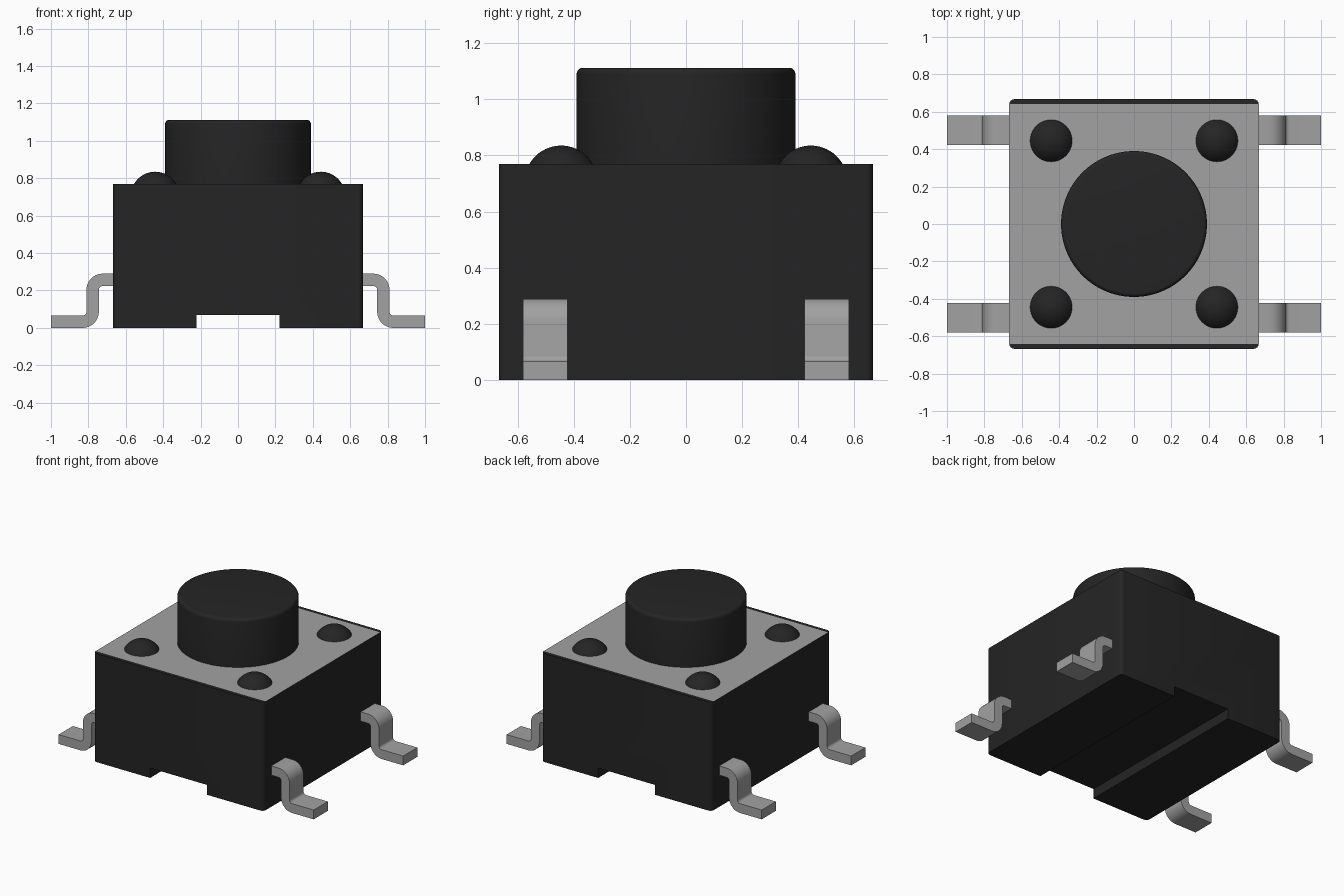
import bpy, bmesh, math
from mathutils import Vector

cube = bpy.data.objects.get("Cube")
if cube:
    bpy.data.objects.remove(cube, do_unlink=True)


def make_material(name, value):
    mat = bpy.data.materials.new(name)
    mat.use_nodes = True
    colour = (value, value, value, 1)
    mat.diffuse_color = colour
    mat.node_tree.nodes["Principled BSDF"].inputs["Base Color"].default_value = colour
    return mat


BLACK = make_material("black plastic", 0.018)
METAL = make_material("grey metal", 0.36)


def finish(name, bm, materials, angle=30):
    bmesh.ops.recalc_face_normals(bm, faces=bm.faces)
    mesh = bpy.data.meshes.new(name)
    bm.to_mesh(mesh)
    bm.free()
    for mat in materials:
        mesh.materials.append(mat)
    obj = bpy.data.objects.new(name, mesh)
    bpy.context.collection.objects.link(obj)
    bpy.ops.object.select_all(action='DESELECT')
    obj.select_set(True)
    bpy.context.view_layer.objects.active = obj
    bpy.ops.object.shade_smooth_by_angle(angle=math.radians(angle))
    return obj


def extrude_profile(points, y0, y1):
    """Solid from an x-z outline, extruded along y."""
    bm = bmesh.new()
    face = bm.faces.new([bm.verts.new((x, y0, z)) for x, z in points])
    geom = bmesh.ops.extrude_face_region(bm, geom=[face])["geom"]
    verts = [g for g in geom if isinstance(g, bmesh.types.BMVert)]
    bmesh.ops.translate(bm, verts=verts, vec=(0, y1 - y0, 0))
    return bm


def lathe(name, profile, x, y, steps):
    """Solid of revolution; the profile runs from rim to the axis."""
    bm = bmesh.new()
    verts = [bm.verts.new((r, 0, z)) for r, z in profile]
    edges = [bm.edges.new(pair) for pair in zip(verts, verts[1:])]
    bmesh.ops.spin(bm, geom=verts + edges, cent=(0, 0, 0), axis=(0, 0, 1),
                   angle=2 * math.pi, steps=steps)
    bmesh.ops.remove_doubles(bm, verts=bm.verts, dist=1e-4)
    bmesh.ops.translate(bm, verts=bm.verts, vec=(x, y, 0))
    return finish(name, bm, [BLACK])


def arc(cx, cz, r, start, end, n=8):
    angles = [math.radians(start + (end - start) * i / n) for i in range(n + 1)]
    return [(cx + r * math.cos(a), cz + r * math.sin(a)) for a in angles]


# Body: block with a channel underneath and rounded upright corners
H, TOP, RND = 0.667, 0.77, 0.026
bm = extrude_profile([(-H, 0), (-0.222, 0), (-0.222, 0.07), (0.222, 0.07),
                      (0.222, 0), (H, 0), (H, TOP), (-H, TOP)], -H, H)
corners = [e for e in bm.edges
           if all(abs(abs(v.co.x) - H) < 1e-4 and abs(abs(v.co.y) - H) < 1e-4 for v in e.verts)
           and abs(e.verts[0].co.z - e.verts[1].co.z) > 0.5]
bmesh.ops.bevel(bm, geom=corners, offset=RND, segments=4, profile=0.5, affect='EDGES')

# Metal cover: the top face between the two narrow plastic strips
for side in (-1, 1):
    bmesh.ops.bisect_plane(bm, geom=bm.verts[:] + bm.edges[:] + bm.faces[:], dist=1e-4,
                           plane_co=(0, side * (H - RND), 0), plane_no=(0, 1, 0))
for f in bm.faces:
    if f.calc_center_median().z > TOP - 1e-3 and abs(f.calc_center_median().y) < H - RND - 1e-3:
        f.material_index = 1
finish("body", bm, [BLACK, METAL])

# Button with a small rounded rim
rim = arc(0.368, 1.09, 0.022, 0, 90, 5)
lathe("button", [(0.0, TOP - 0.01), (0.39, TOP - 0.01)] + rim + [(0, 1.112)], 0, 0, 96)

# Four rivet domes and four bent legs
dome_r, dome_z = 0.13, 0.705
dome = arc(0, dome_z, dome_r, 27, 90, 10)
T, TOPLEG, END = 0.066, 0.29, 1.0
IN, OUT = 0.02, 0.086
XO, XI = 0.81, 0.744
leg = ([(0.62, TOPLEG)] + arc(XO - OUT, TOPLEG - OUT, OUT, 90, 0)
       + arc(XO + IN, T + IN, IN, 180, 270, 5)
       + [(END, T), (END, 0)]
       + arc(XI + OUT, OUT, OUT, 270, 180)
       + arc(XI - IN, TOPLEG - T - IN, IN, 0, 90, 5)
       + [(0.62, TOPLEG - T)])
for sx, x_name in ((1, "left"), (-1, "right")):
    for sy, y_name in ((-1, "front"), (1, "back")):
        lathe(f"{y_name}_{x_name}_rivet", dome, sx * 0.443, sy * 0.445, 40)
        bm = extrude_profile([(sx * x, z) for x, z in leg], sy * 0.422, sy * 0.58)
        finish(f"{y_name}_{x_name}_leg", bm, [METAL])
